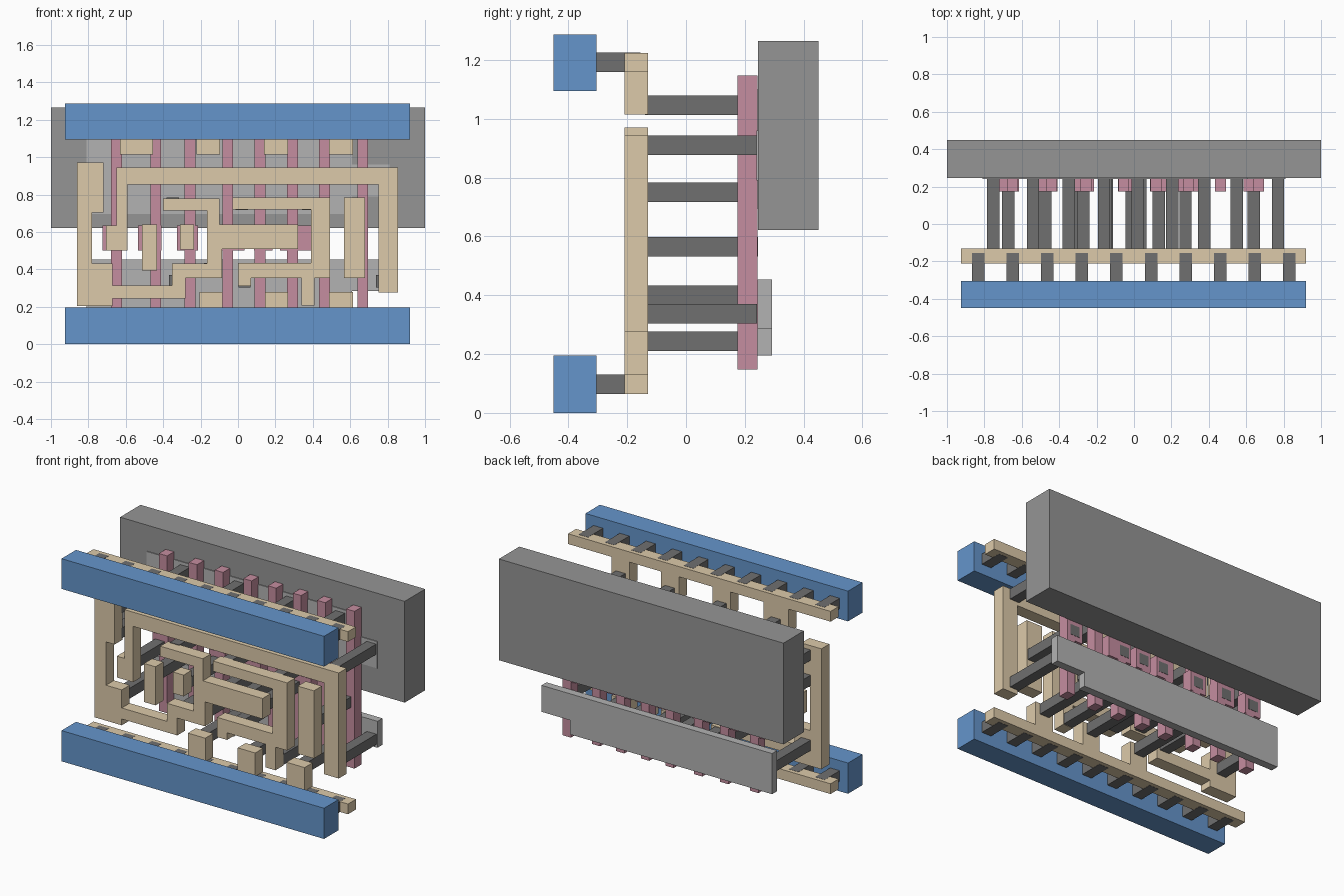
import bpy, bmesh


def material(name, rgb):
    m = bpy.data.materials.new(name)
    m.diffuse_color = (*rgb, 1)
    return m


BLUE = material("upper_metal_blue", (0.13, 0.30, 0.60))
TAN = material("lower_metal_tan", (0.72, 0.59, 0.40))
PINK = material("gate_pink", (0.56, 0.27, 0.35))
DARK = material("contact_grey", (0.16, 0.16, 0.16))
MID = material("well_grey", (0.30, 0.30, 0.30))
LIGHT = material("active_grey", (0.45, 0.45, 0.45))


def rect(x0, x1, z0, z1):
    return [(x0, z0), (x1, z0), (x1, z1), (x0, z1)]


def layer(name, outlines, y0, y1, mat):
    """Extrude one or more x/z outlines from y0 to y1."""
    bm = bmesh.new()
    for pts in outlines:
        face = bm.faces.new([bm.verts.new((x, y0, z)) for x, z in pts])
        ext = bmesh.ops.extrude_face_region(bm, geom=[face], use_keep_orig=True)
        for v in ext["geom"]:
            if isinstance(v, bmesh.types.BMVert):
                v.co.y = y1
    bmesh.ops.recalc_face_normals(bm, faces=bm.faces)
    me = bpy.data.meshes.new(name)
    bm.to_mesh(me)
    bm.free()
    me.materials.append(mat)
    ob = bpy.data.objects.new(name, me)
    bpy.context.collection.objects.link(ob)
    return ob


def comb(z_out, z_in, z_tip, tabs):
    """Rail outline with teeth on its inner edge."""
    pts = [(0.92, z_in), (0.92, z_out), (-0.925, z_out), (-0.925, z_in)]
    for a, b in tabs:
        pts += [(a, z_in), (a, z_tip), (b, z_tip), (b, z_in)]
    return pts


def square(x, z, w=0.066):
    return rect(x - w / 2, x + w / 2, z - w / 2, z + w / 2)


# Well and active regions
layer("well", [rect(-1, 1, 0.622, 1.265)], 0.245, 0.45, MID)
layer("upper_active", [[(-0.81, 0.695), (0.61, 0.695), (0.61, 0.79), (0.81, 0.79),
                        (0.81, 0.96), (0.61, 0.96), (0.61, 1.10), (-0.81, 1.10)]],
      0.240, 0.29, LIGHT)
layer("lower_active", [[(-0.81, 0.195), (0.61, 0.195), (0.61, 0.285), (0.81, 0.285),
                        (0.81, 0.453), (-0.81, 0.453)]], 0.243, 0.293, LIGHT)

# Gate strips, each with a contact pad (left, right)
gates = [(-0.65, -0.725, -0.615), (-0.44, -0.535, -0.41), (-0.257, -0.325, -0.215),
         (-0.055, -0.085, 0.035), (0.117, 0.085, 0.185), (0.292, 0.225, 0.39),
         (0.462, None, None), (0.667, 0.585, 0.695)]
for i, (x, a, b) in enumerate(gates):
    l, r = x - 0.029, x + 0.029
    a, b = (l, r) if a is None else (min(a, l), max(b, r))
    layer(f"gate_strip_{i + 1}",
          [[(l, 0.148), (r, 0.148), (r, 0.50), (b, 0.50), (b, 0.635), (r, 0.635),
            (r, 1.147), (l, 1.147), (l, 0.635), (a, 0.635), (a, 0.50), (l, 0.50)]],
          0.175, 0.244, PINK)

# Contacts from the lower metal down to gates and active regions
layer("gate_contacts", [square(x, 0.565) for x in
                        (-0.672, -0.475, -0.27, -0.012, 0.132, 0.275, 0.64)],
      -0.14, 0.2455, DARK)
upper = [(-0.54, 1.047), (-0.16, 1.047), (0.205, 1.047), (0.55, 1.047),
         (-0.752, 0.91), (0.77, 0.91), (-0.752, 0.75), (-0.348, 0.75),
         (0.02, 0.75), (0.375, 0.75)]
lower = [(-0.145, 0.243), (0.205, 0.243), (0.55, 0.243), (0.375, 0.243),
         (-0.752, 0.337), (-0.335, 0.337), (0.035, 0.337), (0.77, 0.337),
         (-0.15, 0.40)]
layer("active_contacts", [square(x, z) for x, z in upper + lower], -0.14, 0.242, DARK)

# Lower metal supply rails with tabs
layer("upper_tab_rail", [comb(1.225, 1.16, 1.015, [(-0.63, -0.455), (-0.222, -0.095),
                                                   (0.14, 0.268), (0.487, 0.615)])],
      -0.21, -0.13, TAN)
layer("lower_tab_rail", [comb(0.065, 0.13, 0.28, [(-0.205, -0.083), (0.145, 0.268),
                                                  (0.487, 0.615)])],
      -0.21, -0.13, TAN)

# Lower metal signal traces
traces = {
    "left_trace": [(-0.86, 0.97), (-0.86, 0.205), (-0.67, 0.205), (-0.67, 0.245),
                   (-0.28, 0.245), (-0.28, 0.355), (-0.085, 0.355), (-0.085, 0.51),
                   (0.32, 0.51), (0.32, 0.64), (-0.10, 0.64), (-0.10, 0.78),
                   (-0.40, 0.78), (-0.40, 0.715), (-0.165, 0.715), (-0.165, 0.43),
                   (-0.353, 0.43), (-0.353, 0.315), (-0.67, 0.315), (-0.67, 0.43),
                   (-0.78, 0.43), (-0.78, 0.705), (-0.72, 0.705), (-0.72, 0.97)],
    "top_trace": [(-0.65, 0.945), (-0.65, 0.635), (-0.705, 0.635), (-0.705, 0.50),
                  (-0.59, 0.50), (-0.59, 0.855), (0.75, 0.855), (0.75, 0.275),
                  (0.855, 0.275), (0.855, 0.945)],
    "hook_trace": [(-0.03, 0.785), (-0.03, 0.72), (0.39, 0.72), (0.39, 0.435),
                   (0.0, 0.435), (0.0, 0.31), (0.07, 0.31), (0.07, 0.355),
                   (0.34, 0.355), (0.34, 0.208), (0.41, 0.208), (0.41, 0.355),
                   (0.492, 0.355), (0.492, 0.785)],
    "left_pin": rect(-0.513, -0.433, 0.395, 0.64),
    "middle_pin": rect(-0.31, -0.235, 0.505, 0.64),
    "right_pin": rect(0.567, 0.68, 0.355, 0.785),
}
for name, pts in traces.items():
    layer(name, [pts], -0.21, -0.13, TAN)

# Upper metal power bars and their rows of vias
for name, z0, z1, zv in (("lower", 0, 0.195, 0.0975), ("upper", 1.095, 1.287, 1.1925)):
    layer(f"{name}_power_bar", [rect(-0.925, 0.92, z0, z1)], -0.45, -0.305, BLUE)
    layer(f"{name}_vias", [square(-0.833 + 0.1848 * i, zv, 0.067) for i in range(10)],
          -0.31, -0.155, DARK)
